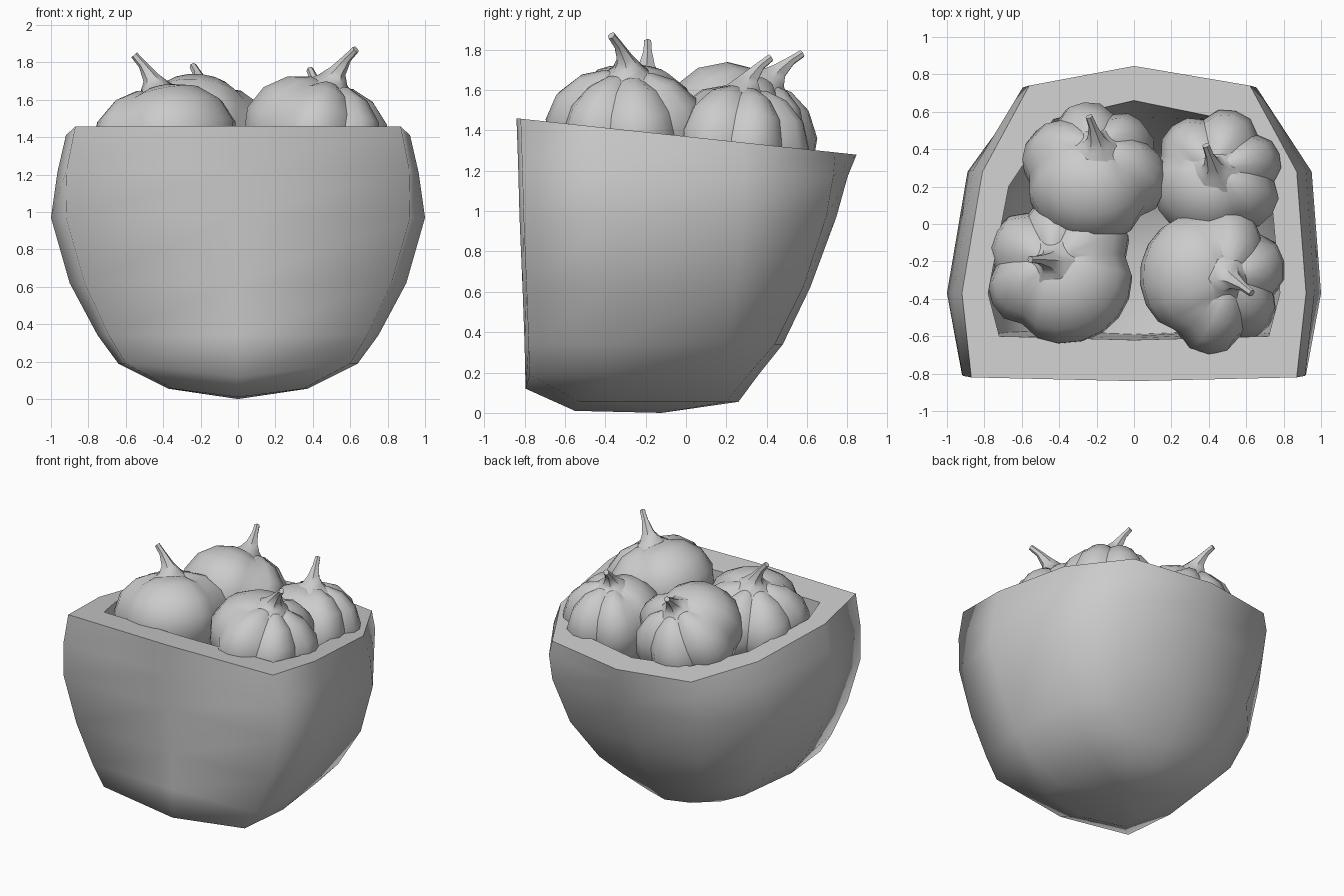
import bpy, bmesh, math
from mathutils import Vector

cube = bpy.data.objects.get("Cube")
if cube:
    bpy.data.objects.remove(cube)

grey = bpy.data.materials.new("light_grey")
grey.use_nodes = True
grey.diffuse_color = (0.6, 0.6, 0.6, 1)
grey.node_tree.nodes["Principled BSDF"].inputs["Base Color"].default_value = (0.6, 0.6, 0.6, 1)


def loft(name, rings, angle, cap_start=None, cap_end=None):
    """Skin closed rings of points; optional fan centres close the ends."""
    bm = bmesh.new()
    loops = [[bm.verts.new(p) for p in ring] for ring in rings]
    n = len(loops[0])
    for a, b in zip(loops, loops[1:]):
        for i in range(n):
            j = (i + 1) % n
            bm.faces.new((a[i], a[j], b[j], b[i]))
    if cap_start is not None:
        c = bm.verts.new(cap_start)
        for i in range(n):
            bm.faces.new((loops[0][(i + 1) % n], loops[0][i], c))
    if cap_end is not None:
        c = bm.verts.new(cap_end)
        for i in range(n):
            bm.faces.new((loops[-1][i], loops[-1][(i + 1) % n], c))
    mesh = bpy.data.meshes.new(name)
    bm.to_mesh(mesh)
    bm.free()
    mesh.materials.append(grey)
    obj = bpy.data.objects.new(name, mesh)
    bpy.context.collection.objects.link(obj)
    bpy.ops.object.select_all(action='DESELECT')
    obj.select_set(True)
    bpy.context.view_layer.objects.active = obj
    bpy.ops.object.shade_smooth_by_angle(angle=math.radians(angle))


def outline(z, yf, xf, xm, side, back, yb, slope=0.0, keel=0.0, shift=0.0):
    """Ring from front centre round both sides; shift skews the back half."""
    pts = [(0, yf), (xf, yf + 0.02), (xm, -0.37), side, back, (0, yb)]
    half = [(x, y, z - slope * y) for x, y in pts]
    half[0] = (0, yf, half[0][2] - keel)
    full = half + [(-x, y, z) for x, y, z in half[-2:0:-1]]
    return [(x + (shift if y > 0 and x else 0), y, z) for x, y, z in full]


# Tub outside, from the keel up to the sloping rim
rim = outline(1.37, -0.84, 0.87, 0.92, (0.84, 0.28), (0.59, 0.74), 0.845, 0.107, 0, 0.03)
outside = [
    outline(0.055, -0.55, 0.35, 0.37, (0.34, 0.06), (0.18, 0.2), 0.26, 0, 0.045),
    outline(0.19, -0.795, 0.6, 0.64, (0.58, 0.13), (0.33, 0.31), 0.36, 0, 0.07),
    outline(0.34, -0.80, 0.69, 0.75, (0.71, 0.2), (0.43, 0.44), 0.48),
    outline(0.62, -0.81, 0.82, 0.9, (0.85, 0.25), (0.56, 0.58), 0.615, 0, 0, 0.02),
    outline(0.97, -0.825, 0.92, 1.0, (0.92, 0.28), (0.62, 0.695), 0.745, 0, 0, 0.03),
    outline(1.2, -0.832, 0.915, 0.965, (0.89, 0.29), (0.625, 0.73), 0.8, 0.04, 0, 0.03),
    rim,
]
loft("tub", outside, 86, (0, -0.12, 0))

# Flat rim and the inside of the tub
lining = [
    rim,
    outline(1.37, -0.62, 0.72, 0.78, (0.7, 0.2), (0.46, 0.56), 0.66, 0.107, 0, 0.03),
    outline(0.95, -0.61, 0.75, 0.82, (0.72, 0.18), (0.46, 0.51), 0.57, 0, 0, 0.03),
    outline(0.6, -0.6, 0.67, 0.72, (0.63, 0.14), (0.38, 0.4), 0.44),
    outline(0.34, -0.59, 0.5, 0.54, (0.45, 0.06), (0.25, 0.22), 0.28, 0, 0.05),
]
loft("tub_lining", lining, 50, None, (0, -0.15, 0.2))

# Bulb: one wide clove then small ones; clove edges as fractions of a turn
CLOVES = [0, 0.38, 0.54, 0.68, 0.84, 1]
PROFILE = [(0.25, -0.93), (0.7, -0.72), (0.95, -0.25), (1.0, 0.15),
           (0.87, 0.55), (0.6, 0.84), (0.3, 0.95)]


def bulb(name, centre, radius, height, base, tip, wide):
    centre, base, tip = Vector(centre), Vector(base), Vector(tip)
    axis = (base - centre).normalized()
    turn = Vector((0, 0, 1)).rotation_difference(axis)
    rings = []
    for r, z in PROFILE:
        ring = []
        for k, (a, b) in enumerate(zip(CLOVES, CLOVES[1:])):
            steps = 4 if k else 8
            for s in range(steps):
                t = s / steps
                ang = math.radians(wide) + 2 * math.pi * (a + (b - a) * t)
                bulge = math.sin(math.pi * t) ** 0.5
                size = radius * r * (0.88 + (0.13 + 0.02 * (k % 2)) * bulge)
                p = Vector((size * math.cos(ang), size * math.sin(ang),
                            z * height * (0.94 + 0.06 * bulge)))
                ring.append(centre + turn @ p)
        rings.append(ring)
    loft(name, rings, 36, centre - axis * height * 0.88, centre + axis * height * 0.9)

    # Stem: flared collar that narrows and bends toward the tip
    start = centre + axis * height * 0.86
    bend = start + axis * (tip - start).length * 0.45
    stem = []
    for t, r in ((0, 0.14), (0.2, 0.08), (0.42, 0.045), (0.75, 0.024), (1, 0.02)):
        p = start * (1 - t) ** 2 + bend * 2 * t * (1 - t) + tip * t * t
        d = (bend - start) * (1 - t) + (tip - bend) * t
        q = Vector((0, 0, 1)).rotation_difference(d.normalized())
        stem.append([p + q @ Vector((r * math.cos(i * math.pi / 3),
                                     r * math.sin(i * math.pi / 3), 0)) for i in range(6)])
    loft(name + "_stem", stem, 45, start, tip)


bulb("front_right_bulb", (-0.385, -0.25, 1.36), 0.405, 0.32,
     (-0.44, -0.2, 1.66), (-0.555, -0.19, 1.84), 235)
bulb("front_left_bulb", (0.415, -0.29, 1.4), 0.395, 0.32,
     (0.5, -0.29, 1.68), (0.63, -0.37, 1.87), 100)
bulb("back_right_bulb", (-0.22, 0.26, 1.38), 0.39, 0.33,
     (-0.2, 0.41, 1.63), (-0.24, 0.575, 1.78), 185)
bulb("back_left_bulb", (0.44, 0.25, 1.31), 0.355, 0.32,
     (0.43, 0.29, 1.58), (0.385, 0.42, 1.76), 160)
